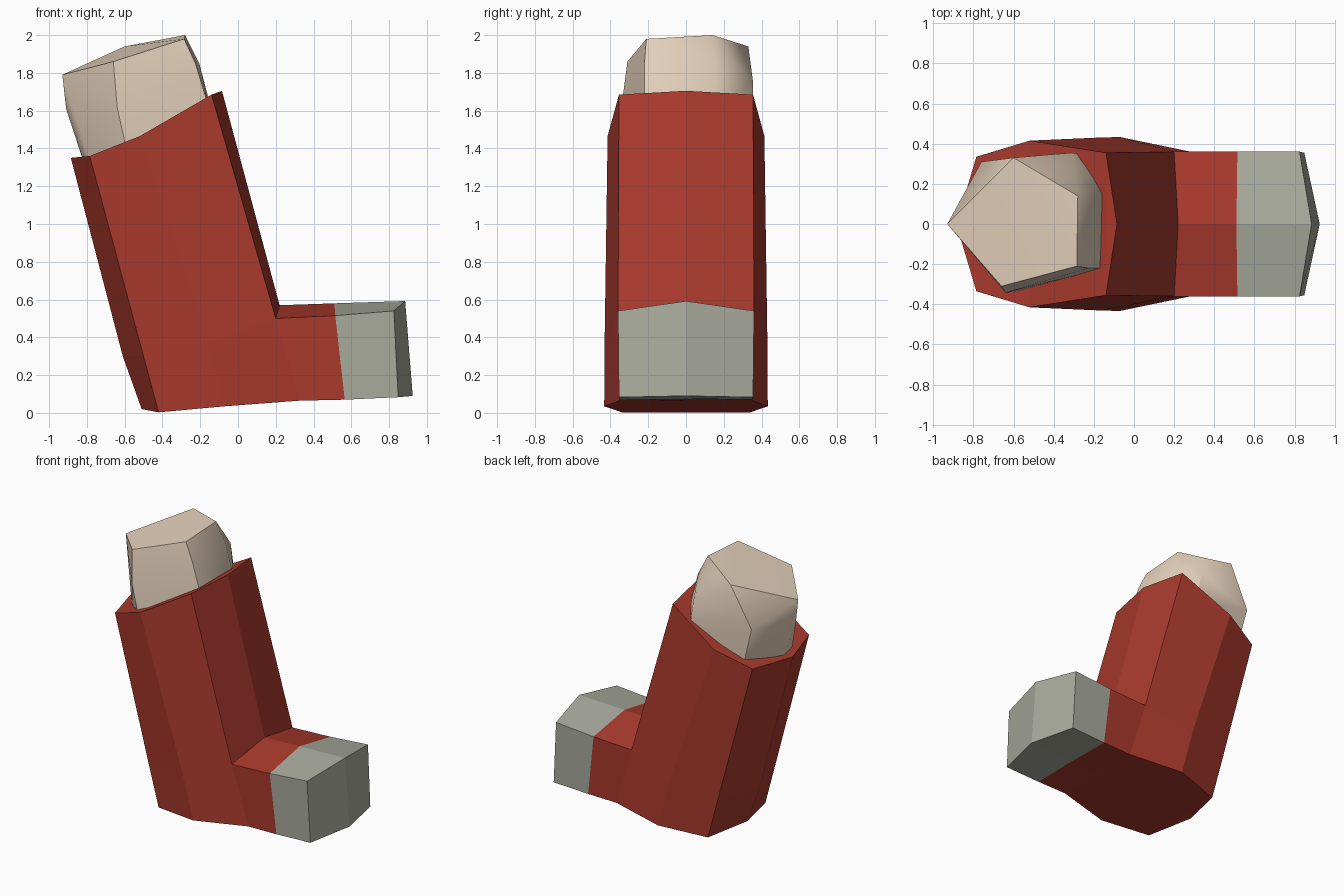
import bpy, bmesh, math
from mathutils import Vector

if "Cube" in bpy.data.objects:
    bpy.data.objects.remove(bpy.data.objects["Cube"])


def finish(bm, name, color):
    bmesh.ops.recalc_face_normals(bm, faces=bm.faces)
    me = bpy.data.meshes.new(name)
    bm.to_mesh(me)
    bm.free()
    ob = bpy.data.objects.new(name, me)
    bpy.context.collection.objects.link(ob)
    mat = bpy.data.materials.new(name + "_colour")
    mat.diffuse_color = (*color, 1)
    mat.use_nodes = True
    mat.node_tree.nodes["Principled BSDF"].inputs["Base Color"].default_value = mat.diffuse_color
    me.materials.append(mat)
    return ob


def loop(half):
    """Mirror a half section (first and last points on y = 0) into a full ring."""
    return half + [(x, -y, z) for x, y, z in half[-2:0:-1]]


def loft(name, halves, color, start=True, end=True):
    bm = bmesh.new()
    rings = [[bm.verts.new(p) for p in loop(h)] for h in halves]
    n = len(rings[0])
    for a, b in zip(rings, rings[1:]):
        for i in range(n):
            j = (i + 1) % n
            bm.faces.new((a[i], a[j], b[j], b[i]))
    # end caps are creased along the middle, so build them as strips across y
    for ring, wanted in ((rings[0], start), (rings[-1], end)):
        if not wanted:
            continue
        m = n // 2
        if n == 6 or n == 4:
            bm.faces.new(ring[:m + 1])
            bm.faces.new(ring[m:] + ring[:1])
        else:
            bm.faces.new(ring[:2] + ring[-1:])
            for i in range(1, m - 1):
                bm.faces.new((ring[i], ring[i + 1], ring[n - i - 1], ring[n - i]))
            bm.faces.new((ring[m - 1], ring[m], ring[m + 1]))
    return finish(bm, name, color)


RED, GREY, CREAM = (0.40, 0.042, 0.026), (0.40, 0.41, 0.34), (0.78, 0.64, 0.50)

# Slanted eight-sided body
bottom = [(-.51, 0, .02), (-.42, .34, .003), (-.07, .433, .035), (.33, .35, .065), (.34, 0, .065)]
knee = [(-.61, 0, .30), (-.50, .34, .30), (-.16, .431, .37), (.20, .36, .50), (.22, 0, .57)]
top = [(-.885, 0, 1.35), (-.785, .335, 1.36), (-.52, .415, 1.465), (-.14, .355, 1.685), (-.085, 0, 1.705)]
loft("body", [bottom, knee, top], RED)

# Mouthpiece tube and its cover
root = [(.22, 0, .57), (.20, .36, .50), (.33, .35, .065), (.34, 0, .065)]
joint = [(.51, 0, .58), (.515, .36, .515), (.565, .352, .07), (.565, 0, .075)]
tip = [(.885, 0, .592), (.825, .36, .54), (.848, .355, .083), (.925, 0, .09)]
loft("mouthpiece", [root, joint], RED, start=False, end=False)
loft("mouthpiece_cover", [joint, tip], GREY)

# Softly shaded faceted canister, sunk a little into the body
crown = [(-.93, 0, 1.79), (-.60, .33, 1.94), (-.28, .14, 2.0), (-.285, -.21, 1.98), (-.66, -.31, 1.86)]
waist = [(-.91, 0, 1.61), (-.76, .31, 1.64), (-.31, .355, 1.75), (-.205, .15, 1.85),
         (-.225, -.22, 1.85), (-.64, -.342, 1.62)]
rim = [(-.83, .02, 1.38), (-.70, .30, 1.40), (-.29, .35, 1.58), (-.155, .15, 1.66),
       (-.165, -.22, 1.66), (-.60, -.335, 1.42), (-.79, -.15, 1.37)]
axis = Vector((.26, 0, -.97)) * .08
bm = bmesh.new()
for p in crown + waist + [tuple(Vector(q) + axis) for q in rim]:
    bm.verts.new(p)
hull = bmesh.ops.convex_hull(bm, input=bm.verts)
bmesh.ops.delete(bm, geom=[v for v in bm.verts if not v.link_faces], context='VERTS')
canister = finish(bm, "canister", CREAM)
bpy.ops.object.select_all(action='DESELECT')
canister.select_set(True)
bpy.context.view_layer.objects.active = canister
bpy.ops.object.shade_smooth_by_angle(angle=math.radians(50))
